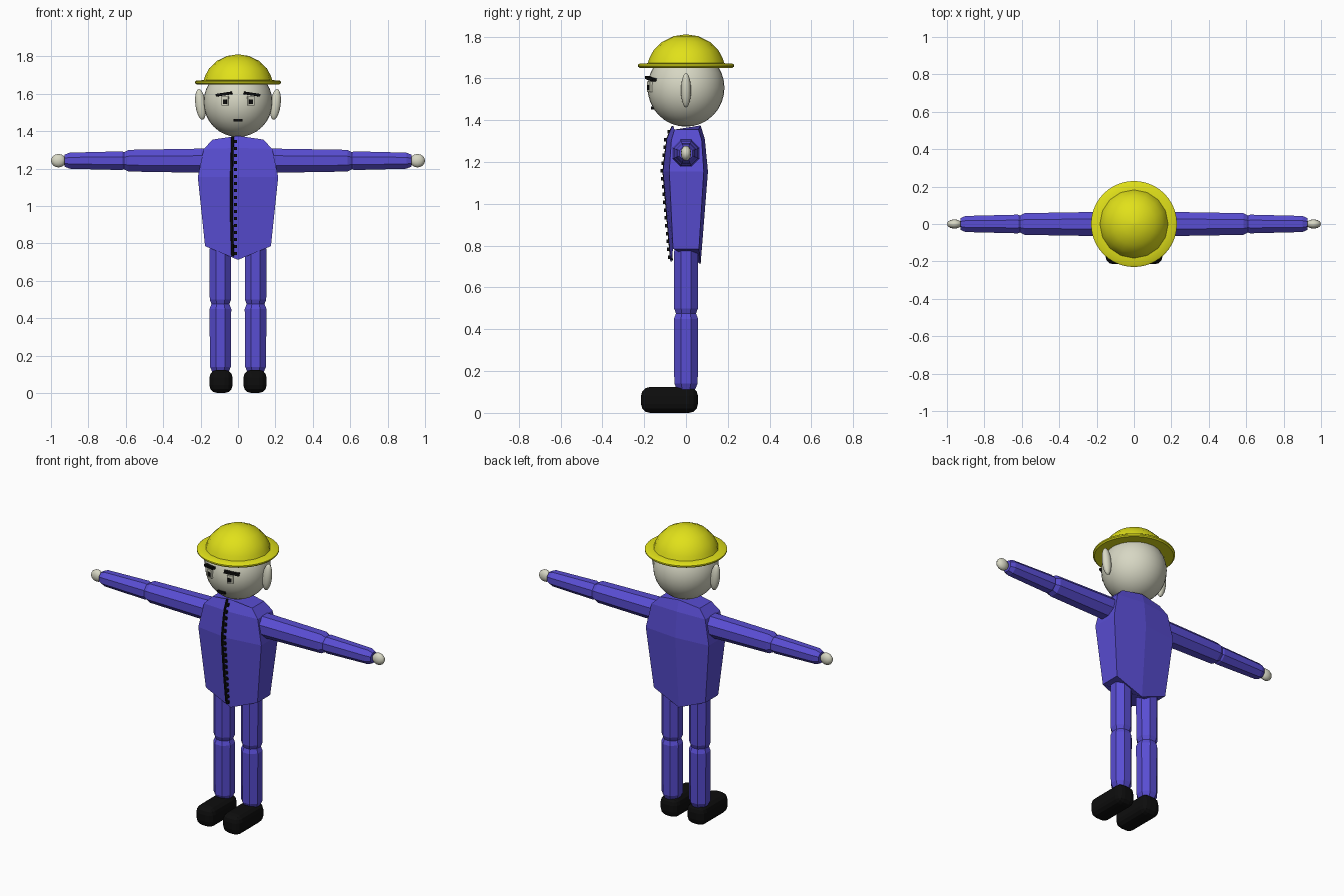
import bpy, bmesh, math
from mathutils import Matrix, Euler

if "Cube" in bpy.data.objects:
    bpy.data.objects.remove(bpy.data.objects["Cube"])


def material(name, rgb):
    m = bpy.data.materials.new(name)
    m.diffuse_color = (*rgb, 1)
    m.use_nodes = True
    m.node_tree.nodes["Principled BSDF"].inputs["Base Color"].default_value = m.diffuse_color
    return m


BLUE = material("blue", (0.10, 0.075, 0.65))
YELLOW = material("yellow", (0.75, 0.75, 0.01))
SKIN = material("skin", (0.68, 0.68, 0.55))
BLACK = material("black", (0.004, 0.004, 0.004))


def finish(bm, name, mat, smooth=None):
    bmesh.ops.recalc_face_normals(bm, faces=bm.faces)
    me = bpy.data.meshes.new(name)
    bm.to_mesh(me)
    bm.free()
    ob = bpy.data.objects.new(name, me)
    bpy.context.collection.objects.link(ob)
    if mat:
        me.materials.append(mat)
    if smooth:
        bpy.ops.object.select_all(action='DESELECT')
        ob.select_set(True)
        bpy.context.view_layer.objects.active = ob
        bpy.ops.object.shade_smooth_by_angle(angle=math.radians(smooth))
    return ob


def loft(name, rings, mat, closed=False, smooth=None):
    """Skin a list of rings; cap the ends or join last ring to the first."""
    bm = bmesh.new()
    rows = [[bm.verts.new(p) for p in r] for r in rings]
    n = len(rows[0])
    pairs = list(zip(rows, rows[1:])) + ([(rows[-1], rows[0])] if closed else [])
    for a, b in pairs:
        for i in range(n):
            j = (i + 1) % n
            bm.faces.new((a[i], a[j], b[j], b[i]))
    if not closed:
        bm.faces.new(rows[0])
        bm.faces.new(rows[-1])
    return finish(bm, name, mat, smooth)


def circle(r, n, turn=0.0):
    return [(r * math.cos(2 * math.pi * (i + turn) / n),
             r * math.sin(2 * math.pi * (i + turn) / n)) for i in range(n)]


def ellipsoid(name, loc, size, mat, seg=16, rings=10, rot=(0, 0, 0)):
    bm = bmesh.new()
    bmesh.ops.create_uvsphere(bm, u_segments=seg, v_segments=rings, radius=1)
    bm.transform(Matrix.LocRotScale(loc, Euler(rot), size))
    return finish(bm, name, mat, 50)


def box(name, loc, size, mat, rot=(0, 0, 0), bevel=0, segments=1):
    bm = bmesh.new()
    bmesh.ops.create_cube(bm, size=1)
    bm.transform(Matrix.Diagonal((*size, 1)))
    if bevel:
        bmesh.ops.bevel(bm, geom=bm.edges[:], offset=bevel, segments=segments,
                        profile=0.5, affect='EDGES')
    bm.transform(Matrix.LocRotScale(loc, Euler(rot), (1, 1, 1)))
    return finish(bm, name, mat)


# Torso: six-sided sections (corner x, corner z, front y, back y, corner front, corner back, centre z)
sections = [
    (0.135, 1.355, -0.065, 0.070, -0.055, 0.060, 1.375),
    (0.183, 1.305, -0.092, 0.090, -0.070, 0.075, 1.310),
    (0.215, 1.155, -0.110, 0.105, -0.080, 0.085, 1.155),
    (0.176, 0.785, -0.072, 0.070, -0.062, 0.062, 0.712),
]
loft("torso", [[(0, f, cz), (x, cf, z), (x, cb, z), (0, b, cz), (-x, cb, z), (-x, cf, z)]
               for x, z, f, b, cf, cb, cz in sections], BLUE)


# Jacket fastening: cord and row of studs following the chest
def chest_y(z):
    for a, b in zip(sections, sections[1:]):
        if z >= b[6]:
            t = (a[6] - z) / (a[6] - b[6])
            return a[2] + t * (b[2] - a[2])
    return sections[-1][2]


cord = [(-0.028 - 0.007 * math.sin(i / 12 * math.pi), 1.37 - 0.64 * i / 12) for i in range(13)]
loft("jacket_cord", [[(x + u, chest_y(z) + 0.004 + v, z) for u, v in circle(0.008, 6)]
                     for x, z in cord], BLACK)
for i in range(17):
    z = 1.345 - i * 0.0375
    box("jacket_stud", (-0.014, chest_y(z) - 0.002, z), (0.017, 0.02, 0.017), BLACK)


# Limbs: octagonal segments with chamfered ends
def limb(name, profile, place, mat):
    return loft(name, [[place(t, u, v) for u, v in circle(r / math.cos(math.pi / 8), 8, 0.5)]
                       for t, r in profile], mat)


for s in (-1, 1):
    def arm(t, u, v):
        return (s * t, u, 1.242 + v)

    def leg(t, u, v):
        return (s * 0.094 + u, v, t)

    limb("upper_arm", [(0.14, 0.045), (0.165, 0.065), (0.585, 0.058), (0.61, 0.045)], arm, BLUE)
    limb("forearm", [(0.595, 0.038), (0.62, 0.050), (0.90, 0.043), (0.927, 0.032)], arm, BLUE)
    ellipsoid("hand", (s * 0.96, 0, 1.242), (0.04, 0.025, 0.036), SKIN, 12, 8)
    limb("thigh", [(0.80, 0.048), (0.77, 0.058), (0.50, 0.057), (0.47, 0.046)], leg, BLUE)
    limb("shin", [(0.48, 0.046), (0.45, 0.058), (0.14, 0.056), (0.105, 0.040)], leg, BLUE)
    box("boot", (s * 0.091, -0.079, 0.062), (0.124, 0.272, 0.124), BLACK, bevel=0.042, segments=3)
    # Face parts on this side
    ellipsoid("ear", (s * 0.2, 0, 1.543), (0.028, 0.024, 0.083), SKIN, rot=(0, s * 0.12, 0))
    box("eye", (s * 0.067, -0.170, 1.56), (0.036, 0.02, 0.048), SKIN, rot=(0, 0, s * 0.37))
    box("pupil", (s * 0.068, -0.176, 1.557), (0.022, 0.016, 0.024), BLACK, rot=(0, 0, s * 0.37))
    box("eyebrow", (s * 0.075, -0.168, 1.598), (0.088, 0.022, 0.014), BLACK,
        rot=(0, s * 0.14, s * 0.42))

# Head and mouth
ellipsoid("head", (0, 0, 1.555), (0.184, 0.184, 0.186), SKIN, 32, 16)
box("mouth", (0, -0.157, 1.458), (0.05, 0.02, 0.015), BLACK)

# Helmet: faceted dome over a rounded brim
dome = [(0.188, 1.655), (0.176, 1.695), (0.155, 1.735), (0.114, 1.775), (0.058, 1.802), (0.005, 1.81)]
loft("helmet_dome", [[(x, y, z) for x, y in circle(r, 16)] for r, z in dome], YELLOW, smooth=35)
brim = [(0.17, 1.652), (0.222, 1.650), (0.230, 1.657), (0.230, 1.665), (0.222, 1.671), (0.17, 1.673)]
loft("helmet_brim", [[(x, y, z) for x, y in circle(r, 40)] for r, z in brim], YELLOW,
     closed=True, smooth=35)
